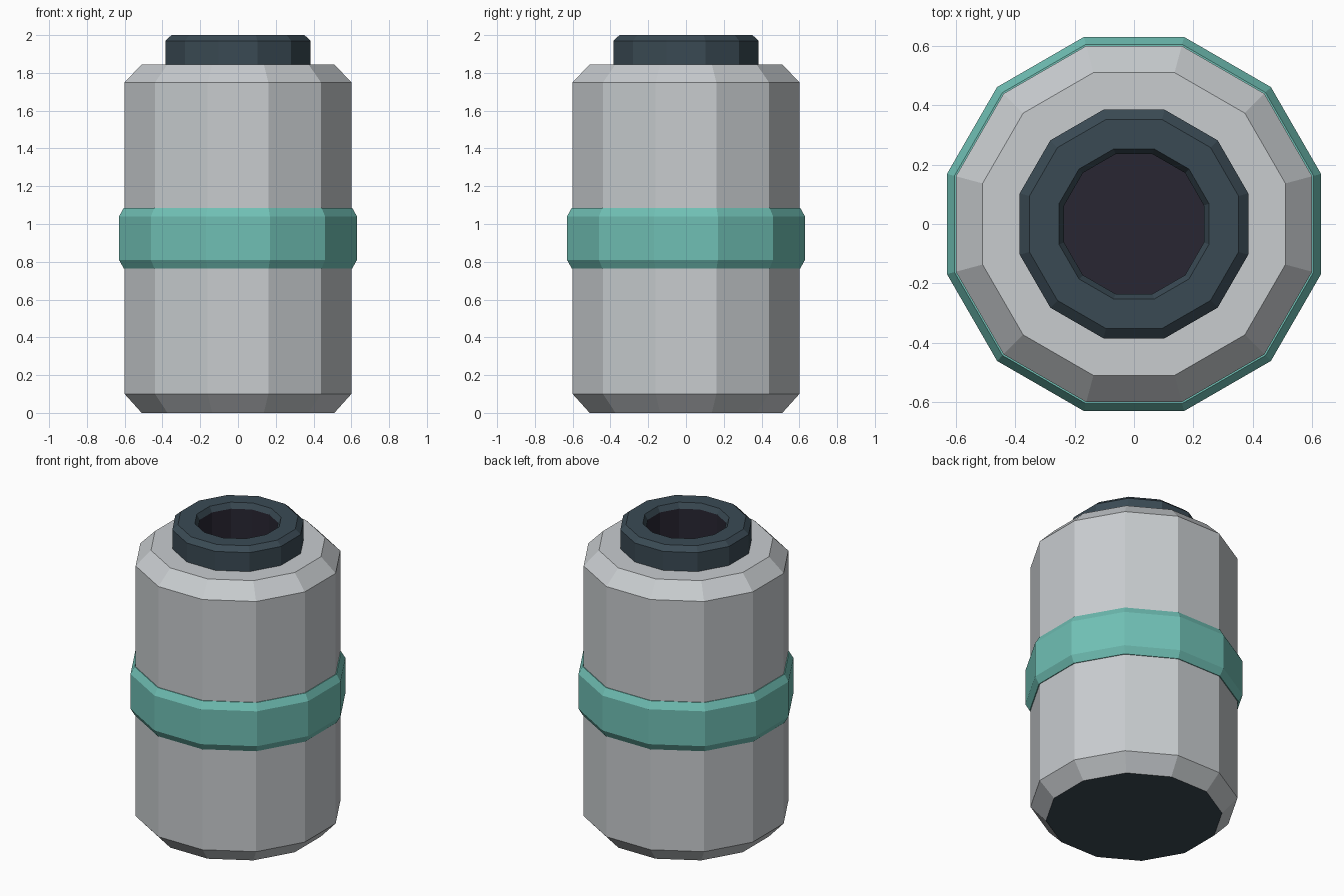
import bpy, math

if "Cube" in bpy.data.objects:
    bpy.data.objects.remove(bpy.data.objects["Cube"])


def material(name, hex_code):
    def lin(c):
        return c / 12.92 if c <= 0.04045 else ((c + 0.055) / 1.055) ** 2.4
    m = bpy.data.materials.new(name)
    rgb = [lin(int(hex_code[i:i + 2], 16) / 255) for i in (0, 2, 4)]
    m.diffuse_color = (*rgb, 1)
    m.use_nodes = True
    m.node_tree.nodes["Principled BSDF"].inputs["Base Color"].default_value = m.diffuse_color
    return m


grey = material("light grey", "C8CCCF")
teal = material("teal", "70C0B5")
slate = material("dark slate", "3A4A54")
purple = material("dark purple", "282632")

SIDES = 12


def lathe(name, profile, mats, cap_start=None, cap_end=None, closed=False, rule=None):
    """Spin (flat-to-centre radius, z) points into a 12-sided shell."""
    verts, faces, idx = [], [], []
    for r, z in profile:
        rad = r / math.cos(math.pi / SIDES)
        for k in range(SIDES):
            a = 2 * math.pi * (k + 0.5) / SIDES
            verts.append((rad * math.cos(a), rad * math.sin(a), z))
    n = len(profile)
    for i in range(n if closed else n - 1):
        j = (i + 1) % n
        for k in range(SIDES):
            m = (k + 1) % SIDES
            faces.append((i * SIDES + k, i * SIDES + m, j * SIDES + m, j * SIDES + k))
            idx.append(rule(i) if rule else 0)
    if cap_start is not None:
        faces.append(tuple(reversed(range(SIDES))))
        idx.append(cap_start)
    if cap_end is not None:
        faces.append(tuple((n - 1) * SIDES + k for k in range(SIDES)))
        idx.append(cap_end)
    me = bpy.data.meshes.new(name)
    me.from_pydata(verts, [], faces)
    for m in mats:
        me.materials.append(m)
    me.polygons.foreach_set("material_index", idx)
    me.update()
    ob = bpy.data.objects.new(name, me)
    bpy.context.collection.objects.link(ob)
    return ob


# chamfered canister body with dark underside, open under the neck
lathe("canister_body",
      [(0.51, 0), (0.6, 0.1), (0.6, 1.75), (0.51, 1.845), (0.37, 1.845)],
      [grey, slate], cap_start=1)

# bevelled belt around the middle
lathe("middle_band",
      [(0.595, 0.765), (0.605, 0.765), (0.63, 0.81), (0.63, 1.04), (0.605, 1.085), (0.595, 1.085)],
      [teal])

# neck ring with bevelled rims and a dark bore closed by a floor
lathe("neck_with_bore",
      [(0.385, 1.83), (0.385, 1.97), (0.352, 2.0), (0.253, 2.0), (0.235, 1.965), (0.235, 1.6)],
      [slate, purple], cap_end=1, rule=lambda i: 1 if i >= 4 else 0)
